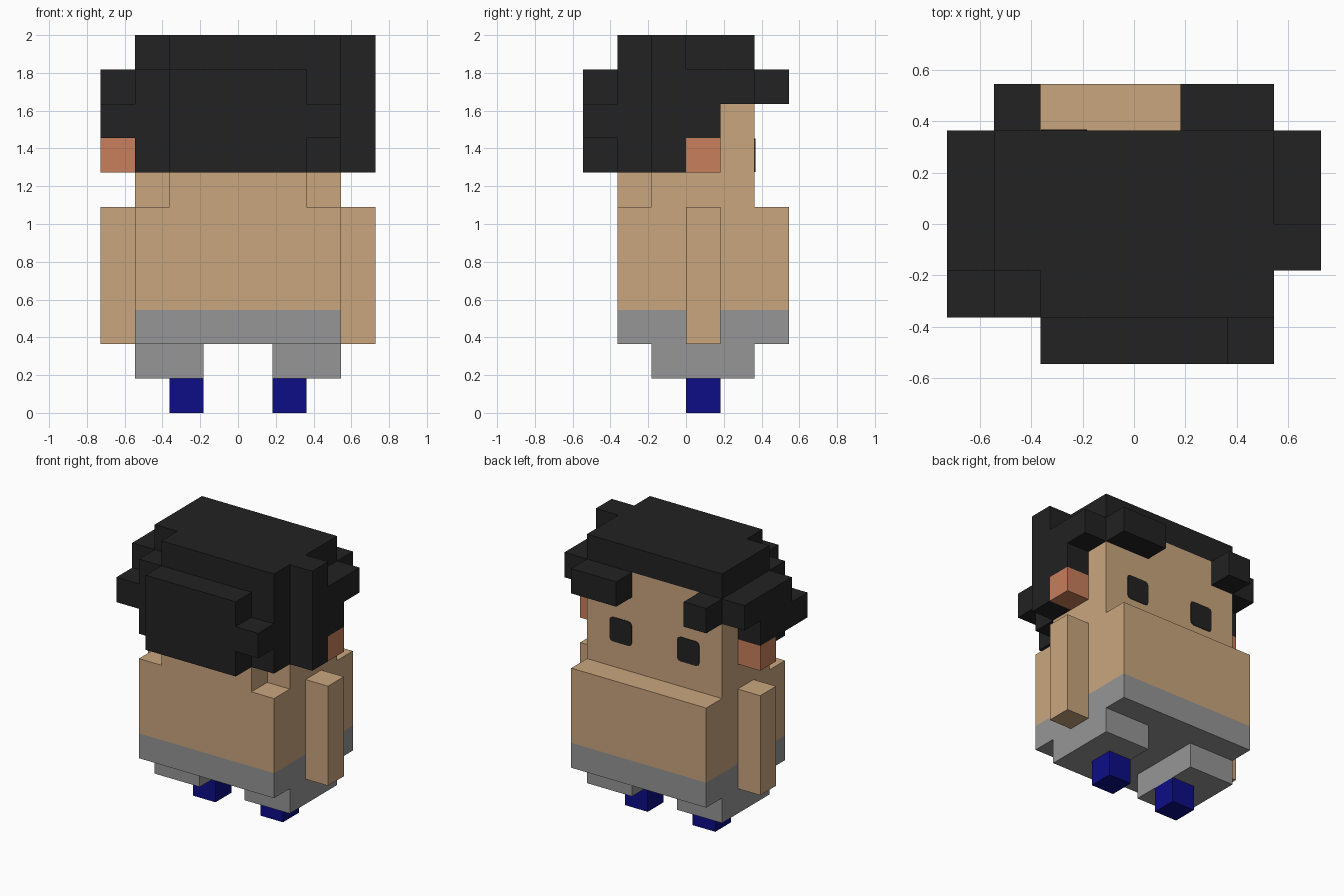
import bpy, bmesh
from itertools import product
from mathutils import Vector

cube = bpy.data.objects.get("Cube")
if cube:
    bpy.data.objects.remove(cube, do_unlink=True)

U = 2 / 11  # size of one block


def material(name, rgb):
    m = bpy.data.materials.new(name)
    m.use_nodes = True
    colour = (*rgb, 1)
    m.diffuse_color = colour
    m.node_tree.nodes["Principled BSDF"].inputs["Base Color"].default_value = colour
    return m


skin = material("skin", (0.584, 0.381, 0.209))
ear_tone = material("ear_tone", (0.578, 0.212, 0.107))
black = material("black", (0.016, 0.016, 0.016))
grey = material("grey", (0.305, 0.305, 0.305))
blue = material("blue", (0.004, 0.004, 0.242))


def finish(name, bm, mat):
    mesh = bpy.data.meshes.new(name)
    bm.to_mesh(mesh)
    bm.free()
    mesh.materials.append(mat)
    obj = bpy.data.objects.new(name, mesh)
    bpy.context.collection.objects.link(obj)
    return obj


def blocks(name, mat, *boxes):
    """Merge block ranges (x0, x1, y0, y1, z0, z1) into one outer shell."""
    cells = set()
    for x0, x1, y0, y1, z0, z1 in boxes:
        cells |= set(product(range(x0, x1), range(y0, y1), range(z0, z1)))
    bm = bmesh.new()
    for cell in sorted(cells):
        for axis, side in product(range(3), (0, 1)):
            step = list(cell)
            step[axis] += 2 * side - 1
            if tuple(step) in cells:
                continue
            a, b = (axis + 1) % 3, (axis + 2) % 3
            corners = []
            for da, db in ((0, 0), (1, 0), (1, 1), (0, 1)):
                p = Vector(cell)
                p[axis] += side
                p[a] += da
                p[b] += db
                corners.append(bm.verts.new(p * U))
            bm.faces.new(corners if side else corners[::-1])
    # Join the squares of each flat side into one face
    bmesh.ops.remove_doubles(bm, verts=bm.verts, dist=0.001)
    bmesh.ops.dissolve_limit(bm, angle_limit=0.01, verts=bm.verts, edges=bm.edges)
    return finish(name, bm, mat)


def pair(name, mat, x0, x1, *rest):
    """Make a left part and its mirror on the right."""
    blocks("left_" + name, mat, (x0, x1, *rest))
    blocks("right_" + name, mat, (-x1, -x0, *rest))


# Legs and lower body
pair("foot", blue, 1, 2, 0, 1, 0, 1)
pair("trouser_leg", grey, 1, 3, -1, 2, 1, 2)
blocks("trouser_waist", grey, (-3, 3, -2, 3, 2, 3))

# Upper body
blocks("torso", skin, (-3, 3, -2, 3, 3, 6))
pair("arm", skin, 3, 4, 0, 1, 2, 6)

# Head with neck
blocks("head", skin, (-3, 3, -1, 2, 6, 10), (-2, 2, -2, -1, 6, 7))
pair("ear", ear_tone, 3, 4, 0, 1, 7, 8)

# Hair: cap, slab, outer layer with tuft, side locks, fringe
blocks(
    "hair", black,
    (-3, 3, -1, 2, 10, 11), (-2, 3, -2, -1, 10, 11),
    (-3, 3, -2, -1, 7, 10),
    (-2, 2, -3, -2, 7, 10), (2, 3, -3, -2, 8, 9),
    (3, 4, -1, 0, 7, 11), (3, 4, 0, 1, 8, 10), (3, 4, 1, 2, 9, 10),
    (-4, -3, -2, -1, 8, 9), (-4, -3, -1, 1, 8, 10), (-4, -3, 1, 2, 9, 10),
    (1, 3, 2, 3, 9, 10), (-3, -2, 2, 3, 9, 10),
)

# Eyes: thin plates with clipped corners on the face
for side, x in (("left", 1.5), ("right", -1.5)):
    bm = bmesh.new()
    bmesh.ops.create_cube(bm, size=1)
    bmesh.ops.scale(bm, vec=(U * 0.98, 0.006, U * 0.98), verts=bm.verts)
    rims = [e for e in bm.edges if abs(e.verts[0].co.y - e.verts[1].co.y) > 0.001]
    bmesh.ops.bevel(bm, geom=rims, offset=0.025, segments=2, profile=0.5,
                    affect='EDGES')
    eye = finish(side + "_eye", bm, black)
    eye.location = (x * U, 2 * U + 0.001, 7.5 * U)
